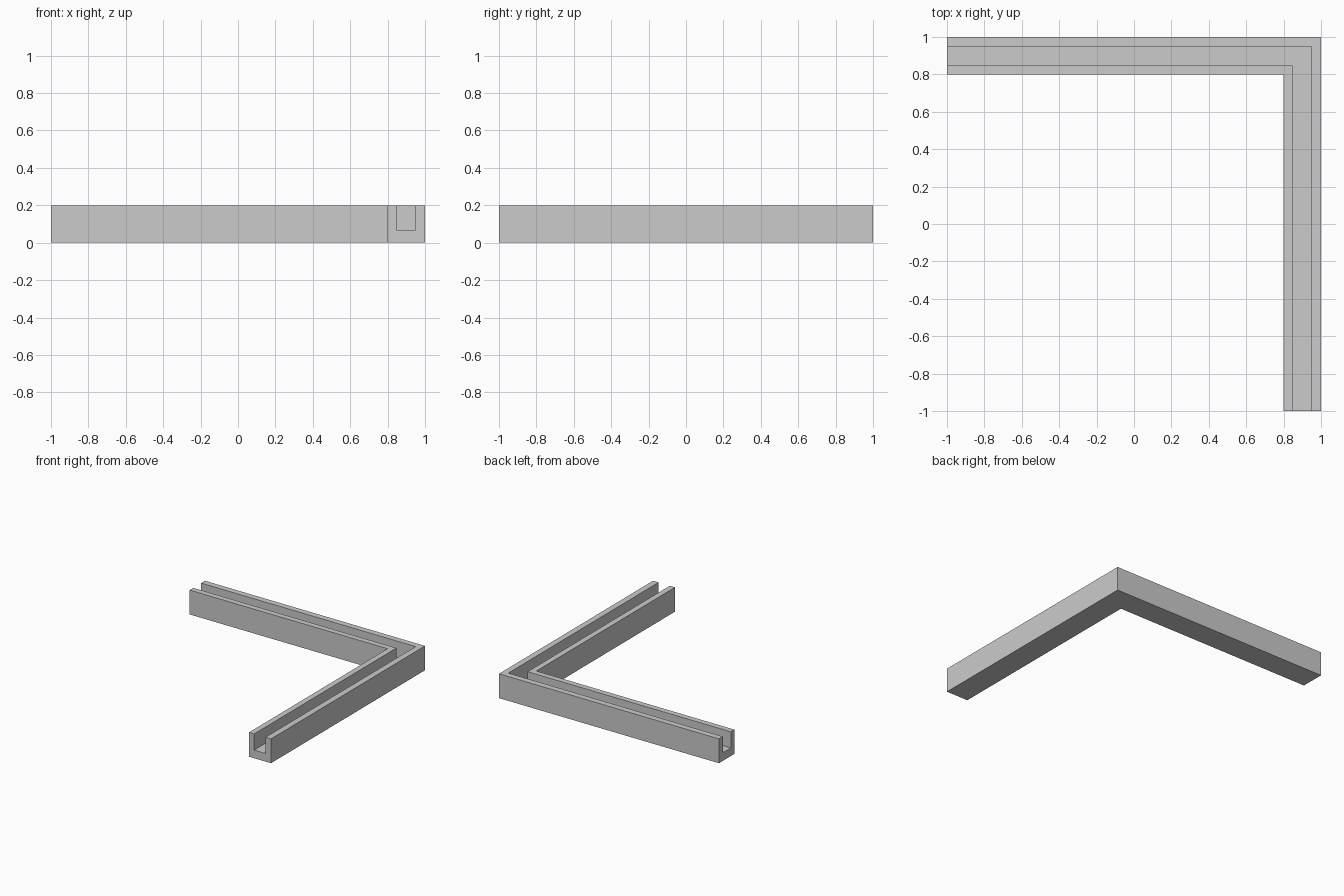
import bpy, bmesh

if "Cube" in bpy.data.objects:
    bpy.data.objects.remove(bpy.data.objects["Cube"])

# U-shaped channel profile: (distance in from the outer edge, height)
profile = [(0, 0), (0.2, 0), (0.2, 0.2), (0.153, 0.2), (0.153, 0.067),
           (0.05, 0.067), (0.05, 0.2), (0, 0.2)]

# Left end, mitred corner and front end of the L-shaped run
stations = [lambda d: (-1, 1 - d), lambda d: (1 - d, 1 - d), lambda d: (1 - d, -1)]

bm = bmesh.new()
rings = [[bm.verts.new((*place(d), z)) for d, z in profile] for place in stations]

# Walls, floor and groove
n = len(profile)
for a, b in zip(rings, rings[1:]):
    for i in range(n):
        j = (i + 1) % n
        bm.faces.new((a[i], a[j], b[j], b[i]))

# Open-groove end caps
bm.faces.new(rings[0])
bm.faces.new(rings[-1])
bmesh.ops.recalc_face_normals(bm, faces=bm.faces)

mesh = bpy.data.meshes.new("corner_channel")
bm.to_mesh(mesh)
bm.free()
bpy.context.collection.objects.link(bpy.data.objects.new("corner_channel", mesh))
